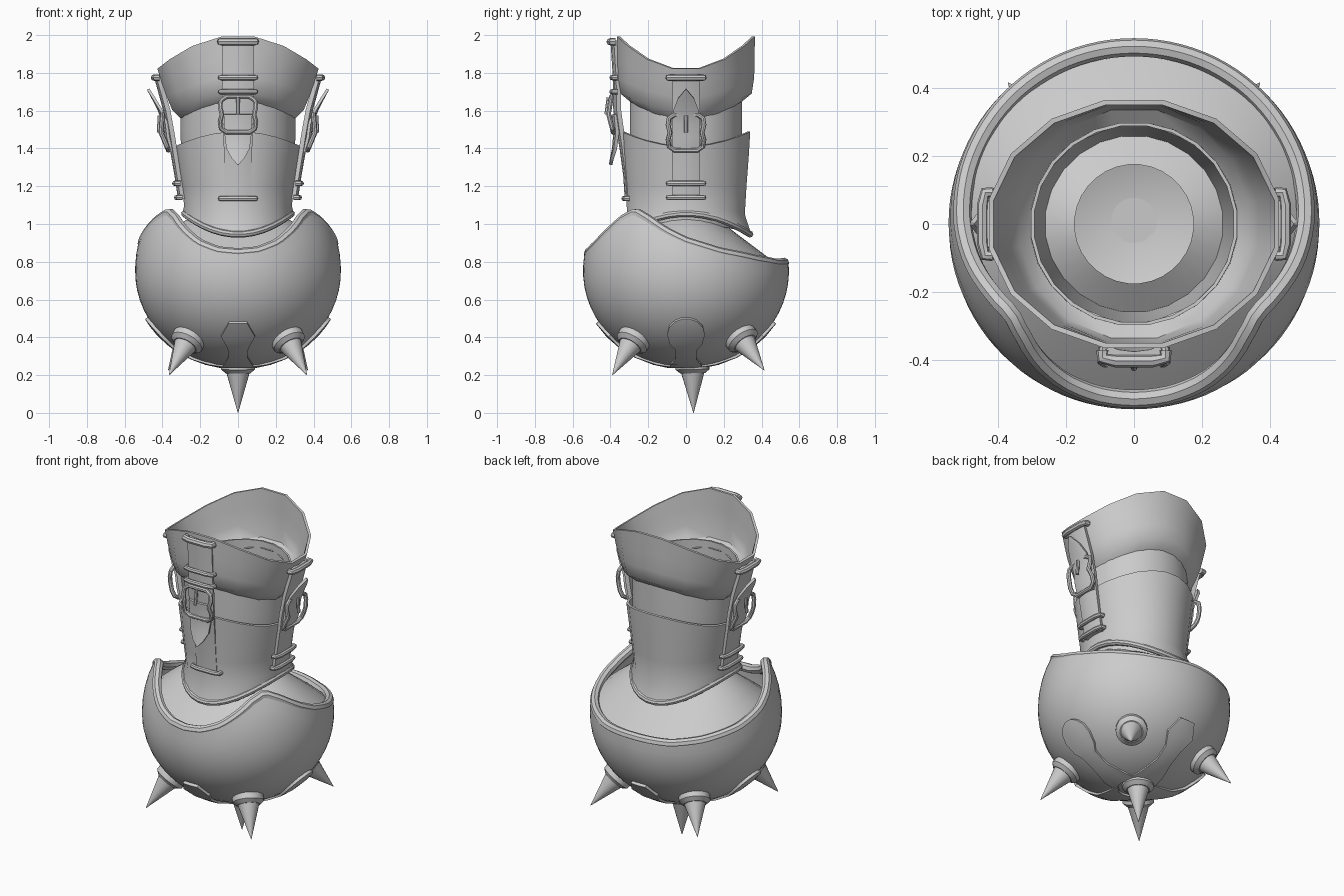
import bpy, bmesh, math
from mathutils import Vector, Matrix

if "Cube" in bpy.data.objects:
    bpy.data.objects.remove(bpy.data.objects["Cube"])

SEG = 48


def finish(ob, thick=0.0, angle=40):
    """Apply thickness, turn into a mesh and smooth with sharp edges kept."""
    bpy.context.collection.objects.link(ob)
    if thick:
        m = ob.modifiers.new("thickness", 'SOLIDIFY')
        m.thickness, m.offset = thick, -1
    bpy.ops.object.select_all(action='DESELECT')
    ob.select_set(True)
    bpy.context.view_layer.objects.active = ob
    bpy.ops.object.convert(target='MESH')
    bpy.ops.object.shade_smooth_by_angle(angle=math.radians(angle))
    return bpy.context.object


def grid(name, rows, wrap=False, thick=0.0, turn=0):
    """Skin a list of equal-length point rows, listed bottom to top."""
    n = len(rows[0])
    verts = [p for row in rows for p in row]
    faces = [(i*n + j, i*n + (j+1) % n, (i+1)*n + (j+1) % n, (i+1)*n + j)
             for i in range(len(rows)-1) for j in range(n if wrap else n-1)]
    me = bpy.data.meshes.new(name)
    me.from_pydata(verts, [], faces)
    bm = bmesh.new()
    bm.from_mesh(me)
    bmesh.ops.remove_doubles(bm, verts=bm.verts, dist=0.0005)
    bm.to_mesh(me)
    bm.free()
    me.transform(Matrix.Rotation(math.radians(turn), 4, 'Z'))
    return finish(bpy.data.objects.new(name, me), thick)


def tube(name, pts, r, cyclic=False, turn=0):
    cu = bpy.data.curves.new(name, 'CURVE')
    cu.dimensions = '3D'
    cu.bevel_depth, cu.bevel_resolution, cu.use_fill_caps = r, 2, True
    sp = cu.splines.new('POLY')
    sp.points.add(len(pts)-1)
    rot = Matrix.Rotation(math.radians(turn), 3, 'Z')
    for p, co in zip(sp.points, pts):
        p.co = (*(rot @ Vector(co)), 1)
    sp.use_cyclic_u = cyclic
    return finish(bpy.data.objects.new(name, cu))


def lerp_table(t, table):
    for (a, va), (b, vb) in zip(table, table[1:]):
        if t <= b:
            return va + (vb-va)*(t-a)/(b-a)
    return table[-1][1]


def ring(rx, ry, z_side, z_front, n):
    """Oval ring whose height differs between the sides and the front/back."""
    out = []
    for j in range(n):
        f = 2*math.pi*(j+0.5)/n
        out.append((rx*math.sin(f), -ry*math.cos(f),
                    z_side + (z_front-z_side)*math.cos(f)**2))
    return out


def cuff(name, rows, thick, n=24):
    return grid(name, [ring(*r, n) for r in rows], True, thick)


# Bowl: ellipsoid cut by a rim with two raised points
RIM = [(0, .845), (12, .855), (24, .895), (35, .96), (45, 1.025), (54, 1.06), (65, 1.02),
       (78, .955), (90, .905), (110, .85), (135, .81), (155, .79), (180, .795)]


def shell(alpha, f, s=1.0):
    r = .545*math.cos(alpha)*s
    return (r*math.sin(f), -r*math.cos(f), .75 + (.51 if alpha < 0 else .6)*math.sin(alpha))


rim_pts, angles = [], []
for j in range(SEG*2):
    f = 2*math.pi*j/(SEG*2)
    deg = math.degrees(f)
    a = math.asin((lerp_table(min(deg, 360-deg), RIM)-.75)/.6)
    angles.append((a, f))
    rim_pts.append(shell(a, f, .955))
ROWS = 16
bowl = [[shell(-math.pi/2 + (a+math.pi/2)*i/ROWS, f) for a, f in angles] for i in range(ROWS+1)]
grid("bowl", bowl, True, .02)
tube("bowl_rim", rim_pts, .027, True)

# Padding dome inside the bowl, open in the middle
cuff("inner_dome", [(.5, .5, .86, .77), (.44, .44, .91, .82), (.36, .36, .97, .88),
                    (.28, .28, 1.02, .94), (.175, .175, 1.06, 1.02)], 0, 32)

# Cuffs and the sleeve between them
cuff("sleeve", [(.27, .27, 1.0, .97), (.30, .295, 1.3, 1.3), (.308, .3, 1.5, 1.5),
                (.305, .3, 1.68, 1.7)], .01)
low = [(.29, .35, 1.05, .935), (.294, .342, 1.07, .965), (.287, .314, 1.1, 1.05),
       (.303, .323, 1.2, 1.2), (.32, .335, 1.31, 1.36), (.336, .343, 1.41, 1.49)]
cuff("lower_cuff", low, .015)
tube("lower_cuff_lip", ring(.285, .34, 1.055, .945, 32), .018, True)
cuff("upper_cuff", [(.31, .30, 1.555, 1.65), (.355, .355, 1.6, 1.695), (.385, .368, 1.67, 1.78),
                    (.41, .37, 1.74, 1.88), (.435, .372, 1.815, 2.0)], .015, 16)


# Bone-shaped plates under the bowl
def plate(name, outline, turn):
    rows = []
    for z, w in outline:
        r = .548*math.sqrt(1-((z-.75)/.51)**2) + .012
        rows.append([(w*s, -math.sqrt(max(r*r-(w*s)**2, 0)), z-.008)
                     for s in (-1, -.5, 0, .5, 1)])
    grid(name, rows, False, .02, turn)


POINTED = [(.246, .085), (.262, .075), (.3, .05), (.35, .055), (.41, .09), (.48, .05)]
ROUNDED = [(.246, .09), (.262, .08), (.29, .055), (.34, .055), (.37, .085), (.42, .1),
           (.46, .09), (.49, .06), (.505, .02)]
for turn, side in ((0, "front"), (180, "back")):
    plate(side + "_plate", POINTED, turn)
for turn, side in ((90, "right"), (-90, "left")):
    plate(side + "_plate", ROUNDED, turn)


# Spikes with tapered collars
def spike(name, base, tip):
    base, tip = Vector(base), Vector(tip)
    d = tip-base
    length = d.length
    bm = bmesh.new()
    for r1, r2, z0, z1 in ((.068, .001, 0, length), (.09, .09, -.03, .005), (.09, .066, .005, .025)):
        bmesh.ops.create_cone(bm, cap_ends=True, segments=20, radius1=r1, radius2=r2,
                              depth=z1-z0, matrix=Matrix.Translation((0, 0, (z0+z1)/2)))
    me = bpy.data.meshes.new(name)
    bm.to_mesh(me)
    bm.free()
    me.transform(Matrix.Translation(base) @ d.to_track_quat('Z', 'Y').to_matrix().to_4x4())
    finish(bpy.data.objects.new(name, me))


spike("bottom_spike", (0, .035, .235), (0, .04, 0))
for sx, side in ((1, "right"), (-1, "left")):
    spike("front_spike_" + side, (sx*.27, -.285, .375), (sx*.365, -.39, .2))
    spike("back_spike_" + side, (sx*.27, .30, .385), (sx*.37, .415, .225))


# Straps: each row is (height, distance out, half width), built facing front
def ribbon(name, rows, turn, thick=.025):
    pts = [[(w*s, -(d - .018*(w*s/.085)**2), z) for s in (-1, -.6, 0, .6, 1)] for z, d, w in rows]
    grid(name, pts, False, thick, turn)


def bar(name, z, d, turn, w=.092, r=.014):
    tube(name, [(-w, -d+.03, z), (-w, -d+.008, z), (-w*.6, -d, z), (w*.6, -d, z),
                (w, -d+.008, z), (w, -d+.03, z)], r, False, turn)


def buckle(name, zc, d_low, d_mid, d_high, turn):
    pts = []
    for u, v in ((-.06, -.095), (.06, -.095), (.09, -.075), (.095, -.04), (.085, 0), (.095, .04),
                 (.09, .075), (.06, .095), (-.06, .095), (-.09, .075), (-.095, .04),
                 (-.085, 0), (-.095, -.04), (-.09, -.075)):
        end = d_high if v > 0 else d_low
        pts.append((u, -(d_mid + (end-d_mid)*abs(v)/.095), zc+v))
    tube(name, pts, .013, True, turn)
    tube(name + "_pin", [(0, -d_mid-.012, zc), (0, -d_high-.015, zc+.09)], .01, False, turn)


# Front strap, tail hanging down
ribbon("front_strap", [(1.14, .325, .072), (1.25, .332, .07), (1.4, .352, .075), (1.52, .372, .08),
                       (1.6, .385, .085), (1.77, .387, .083), (1.97, .4, .085)], 0)
ribbon("front_strap_tail", [(1.315, .408, .004), (1.35, .402, .035), (1.4, .392, .062),
                            (1.48, .385, .072), (1.58, .395, .075)], 0, .018)
for i, (z, d) in enumerate(((1.965, .402), (1.775, .392), (1.7, .392), (1.135, .328))):
    bar("front_strap_bar_%d" % i, z, d, 0, r=.019 if i == 0 else .014)
buckle("front_buckle", 1.58, .385, .41, .395, 0)

# Side straps, tail pointing up
for turn, side in ((90, "right"), (-90, "left")):
    ribbon(side + "_strap", [(1.13, .318, .075), (1.23, .332, .072), (1.38, .358, .075),
                             (1.48, .376, .08), (1.6, .396, .075), (1.78, .445, .07)], turn)
    ribbon(side + "_strap_tail", [(1.38, .37, .07), (1.46, .39, .072), (1.53, .398, .072),
                                  (1.6, .425, .068), (1.66, .455, .045), (1.71, .482, .004)],
           turn, .015)
    for i, (z, d) in enumerate(((1.775, .445), (1.215, .335), (1.14, .325))):
        bar("%s_strap_bar_%d" % (side, i), z, d, turn, r=.017 if i == 0 else .014)
    buckle(side + "_buckle", 1.485, .368, .408, .4, turn)
